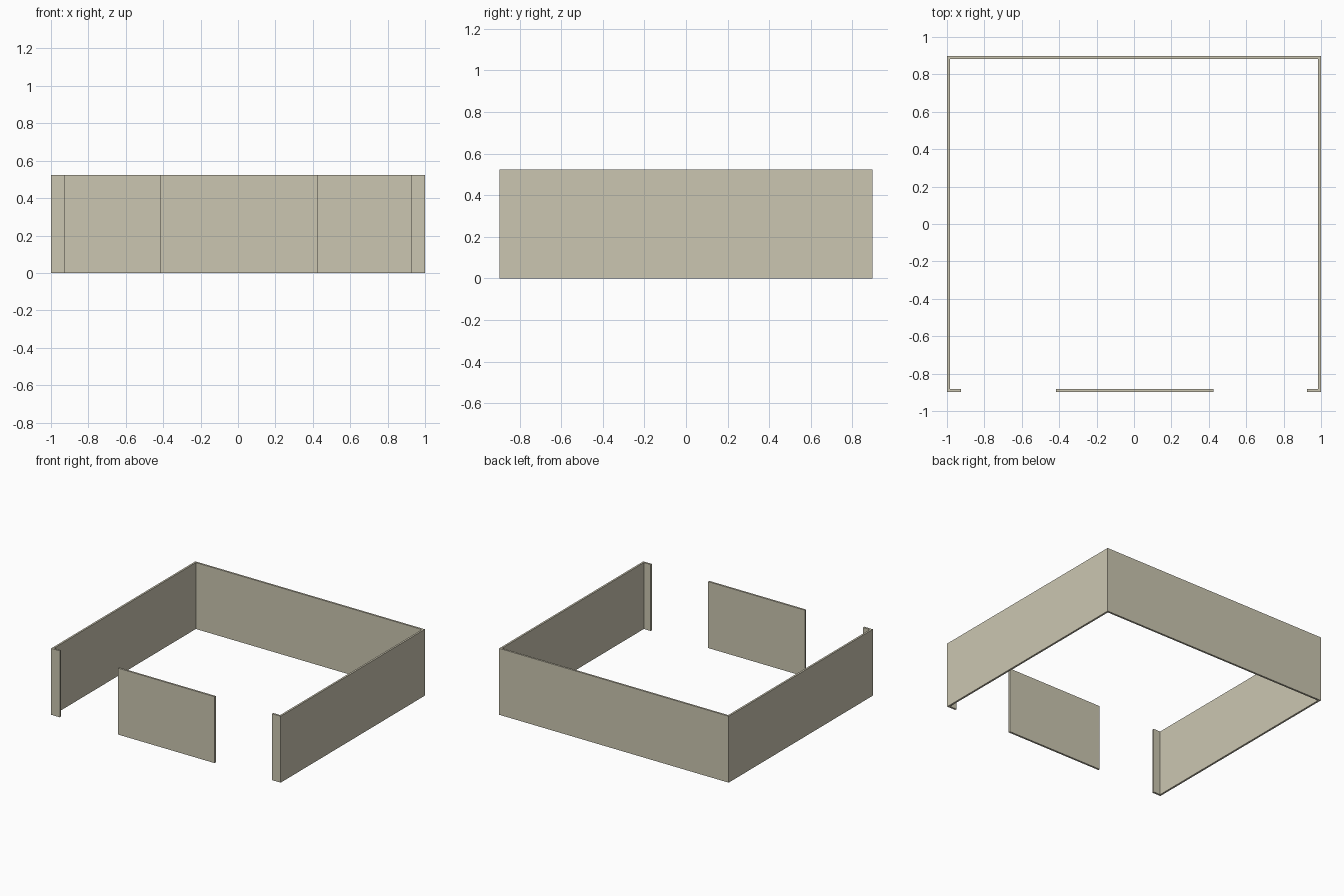
import bpy, bmesh

if "Cube" in bpy.data.objects:
    bpy.data.objects.remove(bpy.data.objects["Cube"])

H = 0.523          # wall height
T = 0.015          # wall thickness
X, Y = 1.0, 0.897  # outer half sizes

plaster = bpy.data.materials.new("warm_beige_plaster")
plaster.diffuse_color = (0.60, 0.565, 0.44, 1)
plaster.use_nodes = True
plaster.node_tree.nodes["Principled BSDF"].inputs["Base Color"].default_value = plaster.diffuse_color


def extrude_plan(name, plan):
    """Extrude a floor-plan outline up to the wall height."""
    bm = bmesh.new()
    base = bm.faces.new([bm.verts.new((x, y, 0)) for x, y in plan])
    top = bmesh.ops.extrude_face_region(bm, geom=[base])["geom"]
    bmesh.ops.translate(bm, vec=(0, 0, H),
                        verts=[v for v in top if isinstance(v, bmesh.types.BMVert)])
    bmesh.ops.recalc_face_normals(bm, faces=bm.faces)
    mesh = bpy.data.meshes.new(name)
    bm.to_mesh(mesh)
    bm.free()
    mesh.materials.append(plaster)
    obj = bpy.data.objects.new(name, mesh)
    bpy.context.collection.objects.link(obj)
    return obj


# Back and side walls with the short front returns, mirrored outline
R = 0.925
half = [(R, -Y), (X, -Y), (X, Y)]
inner = [(X - T, Y - T), (X - T, -Y + T), (R, -Y + T)]
flip = lambda pts: [(-x, y) for x, y in reversed(pts)]
extrude_plan("outer_walls", half + flip(half) + flip(inner) + inner)

# Free-standing front wall between the two openings
extrude_plan("front_wall", [(-0.418, -Y), (0.424, -Y), (0.424, -Y + T), (-0.418, -Y + T)])
